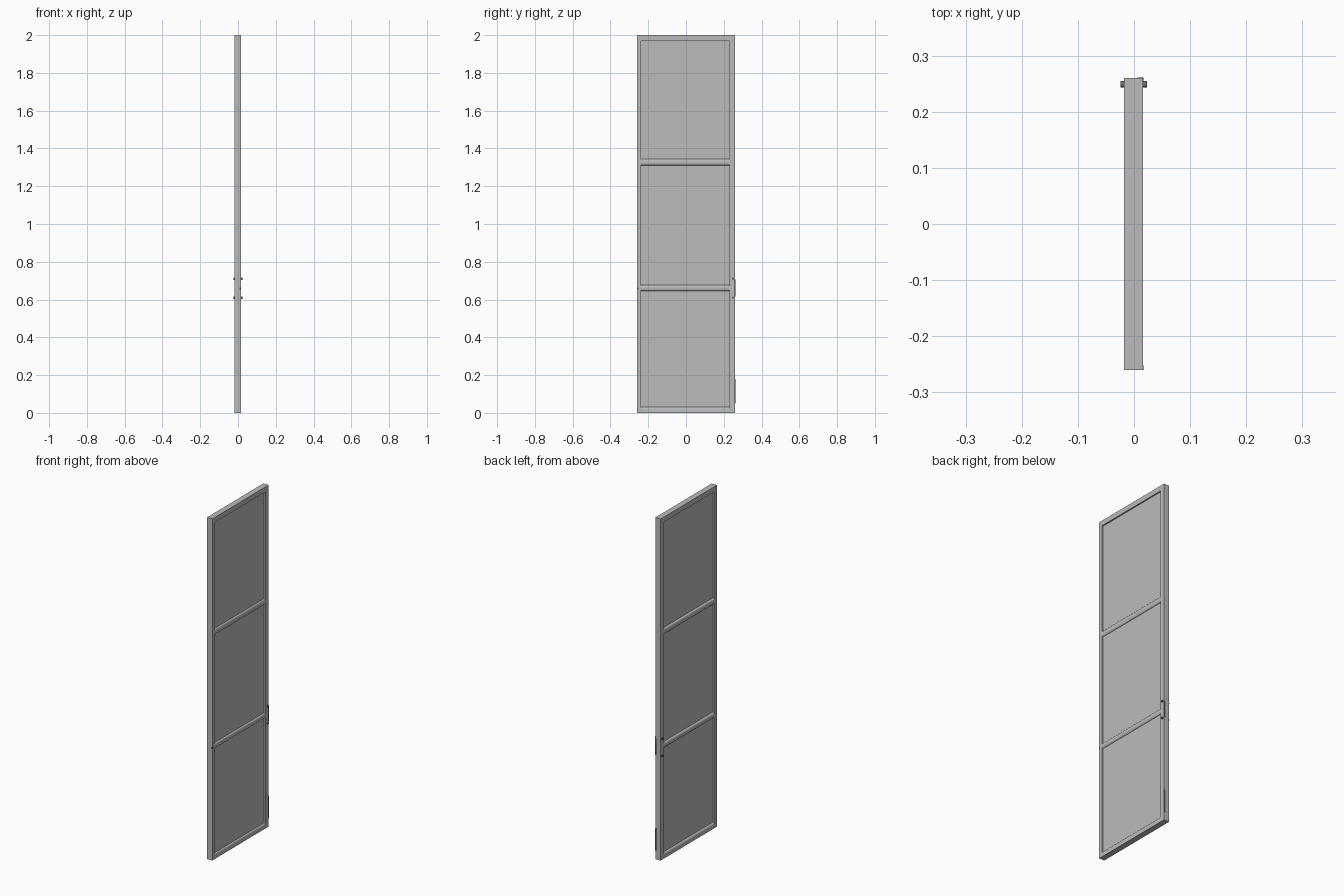
import bpy, bmesh, math

if "Cube" in bpy.data.objects:
    bpy.data.objects.remove(bpy.data.objects["Cube"])


def material(name, value):
    m = bpy.data.materials.new(name)
    m.use_nodes = True
    colour = (value, value, value, 1)
    m.diffuse_color = colour
    m.node_tree.nodes["Principled BSDF"].inputs["Base Color"].default_value = colour
    return m


GREY = material("light grey", 0.5)
DARK = material("dark grey", 0.15)
X0, X1 = -0.018, 0.016        # the two broad sides
HALF = 0.26                   # half width
IN0, IN1 = -0.238, 0.23       # inner edges of the stiles


def finish(name, bm, mat):
    bmesh.ops.recalc_face_normals(bm, faces=bm.faces[:])
    mesh = bpy.data.meshes.new(name)
    bm.to_mesh(mesh)
    bm.free()
    mesh.materials.append(mat)
    ob = bpy.data.objects.new(name, mesh)
    bpy.context.collection.objects.link(ob)
    return ob


def box(name, lo, hi, mat=GREY):
    bm = bmesh.new()
    bmesh.ops.create_cube(bm, size=1)
    for v in bm.verts:
        v.co = [lo[i] if v.co[i] < 0 else hi[i] for i in range(3)]
    return finish(name, bm, mat)


def rail(name, z0, z1, round_bottom, round_top):
    # cross-section in x and z, swept between the stiles
    r, steps = 0.011, 4
    corners = [(X0, z0, 1, 1, round_bottom), (X1, z0, -1, 1, round_bottom),
               (X1, z1, -1, -1, round_top), (X0, z1, 1, -1, round_top)]
    section = []
    for k, (x, z, sx, sz, rounded) in enumerate(corners):
        if not rounded:
            section.append((x, z))
            continue
        for i in range(steps + 1):
            a = math.pi + (k + i / steps) * math.pi / 2
            section.append((x + sx * r + r * math.cos(a), z + sz * r + r * math.sin(a)))
    bm = bmesh.new()
    face = bm.faces.new([bm.verts.new((x, IN0, z)) for x, z in section])
    swept = bmesh.ops.extrude_face_region(bm, geom=[face], use_keep_orig=True)
    for v in swept["geom"]:
        if isinstance(v, bmesh.types.BMVert):
            v.co.y = IN1
    ob = finish(name, bm, GREY)
    bpy.ops.object.select_all(action='DESELECT')
    ob.select_set(True)
    bpy.context.view_layer.objects.active = ob
    bpy.ops.object.shade_smooth_by_angle(angle=math.radians(35))


def pin(name, x0, x1, y, z, radius):
    bm = bmesh.new()
    bmesh.ops.create_cone(bm, cap_ends=True, segments=12,
                          radius1=radius, radius2=radius, depth=x1 - x0)
    for v in bm.verts:
        v.co = ((x0 + x1) / 2 + v.co.z, y + v.co.x, z + v.co.y)
    finish(name, bm, DARK)


# Frame
box("front_stile", (X0, -HALF, 0), (X1, IN0, 2))
box("back_stile", (X0, IN1, 0), (X1, HALF, 2))
box("top_rail", (X0, IN0, 1.97), (X1, IN1, 2))
rail("upper_middle_rail", 1.31, 1.345, True, True)
rail("lower_middle_rail", 0.645, 0.677, True, True)
rail("bottom_rail", 0, 0.032, False, True)

# Recessed panels
for name, z0, z1 in (("lower", 0.02, 0.655), ("middle", 0.665, 1.32), ("upper", 1.335, 1.98)):
    box(name + "_panel", (-0.007, IN0 - 0.005, z0), (0.008, IN1 + 0.005, z1))

# Latch fixings on both broad sides of the back stile
for z in (0.61, 0.71):
    pin("latch_pin", -0.024, 0.023, 0.249, z, 0.006)

# Thin edge plates
box("latch_plate", (0.006, 0.255, 0.615), (0.017, 0.2615, 0.705), DARK)
box("lower_edge_plate", (0.006, 0.255, 0.05), (0.017, 0.2615, 0.18), DARK)
box("strike_plate", (0.008, -0.2605, 0.652), (0.0165, -0.252, 0.664), DARK)
